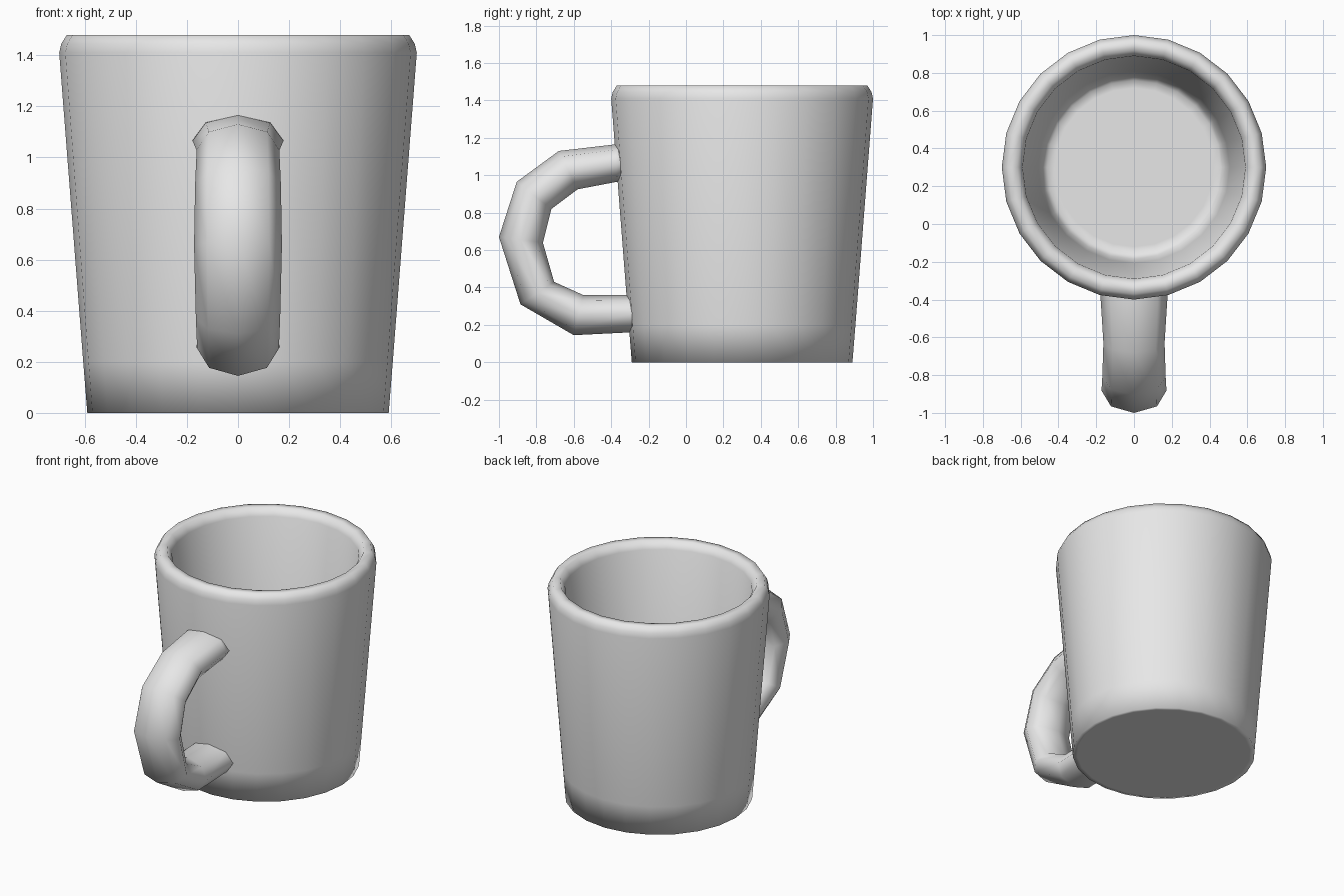
import bpy, bmesh, math
from mathutils import Vector

if "Cube" in bpy.data.objects:
    bpy.data.objects.remove(bpy.data.objects["Cube"])

ceramic = bpy.data.materials.new("light grey ceramic")
ceramic.diffuse_color = (0.8, 0.8, 0.8, 1)
ceramic.use_nodes = True
ceramic.node_tree.nodes["Principled BSDF"].inputs["Base Color"].default_value = ceramic.diffuse_color


def skin(name, rings):
    """Join equal-sized closed rings of points into a capped smooth surface."""
    bm = bmesh.new()
    loops = [[bm.verts.new(p) for p in ring] for ring in rings]
    n = len(loops[0])
    for a, b in zip(loops, loops[1:]):
        for i in range(n):
            j = (i + 1) % n
            bm.faces.new((a[i], a[j], b[j], b[i]))
    bm.faces.new(loops[0][::-1])
    bm.faces.new(loops[-1])
    bmesh.ops.recalc_face_normals(bm, faces=bm.faces)
    for f in bm.faces:
        f.smooth = True
    me = bpy.data.meshes.new(name)
    bm.to_mesh(me)
    bm.free()
    me.materials.append(ceramic)
    ob = bpy.data.objects.new(name, me)
    bpy.context.collection.objects.link(ob)
    return ob


# Cup: lathe profile (radius, height) from the base, over the rim, to the inner floor
profile = [(0.56, 0), (0.59, 0), (0.606, 0.2), (0.70, 1.41), (0.692, 1.445),
           (0.67, 1.48), (0.62, 1.48), (0.59, 1.43), (0.507, 0.25),
           (0.485, 0.15), (0.46, 0.12), (0.42, 0.12)]
SIDES = 24
skin("cup", [[(r * math.sin(math.tau * i / SIDES), 0.3 + r * math.cos(math.tau * i / SIDES), z)
              for i in range(SIDES)] for r, z in profile])

# Handle: outer point (y, z), inner point (y, z) and half width of each section
sections = [((-0.32, 1.168), (-0.32, 0.97), 0.178),
            ((-0.38, 1.165), (-0.37, 0.965), 0.178),
            ((-0.68, 1.13), (-0.58, 0.925), 0.162),
            ((-0.905, 0.965), (-0.72, 0.82), 0.168),
            ((-1.0, 0.67), (-0.765, 0.64), 0.172),
            ((-0.885, 0.31), (-0.705, 0.43), 0.165),
            ((-0.60, 0.145), (-0.55, 0.36), 0.16),
            ((-0.30, 0.16), (-0.30, 0.36), 0.165),
            ((-0.24, 0.16), (-0.24, 0.36), 0.165)]
rings = []
for outer, inner, w in sections:
    o, i = Vector((0, *outer)), Vector((0, *inner))
    mid, half = (o + i) / 2, (o - i) / 2
    rings.append([mid + half * math.cos(k * math.tau / 8)
                  + Vector((w * math.sin(k * math.tau / 8), 0, 0)) for k in range(8)])
skin("handle", rings)
